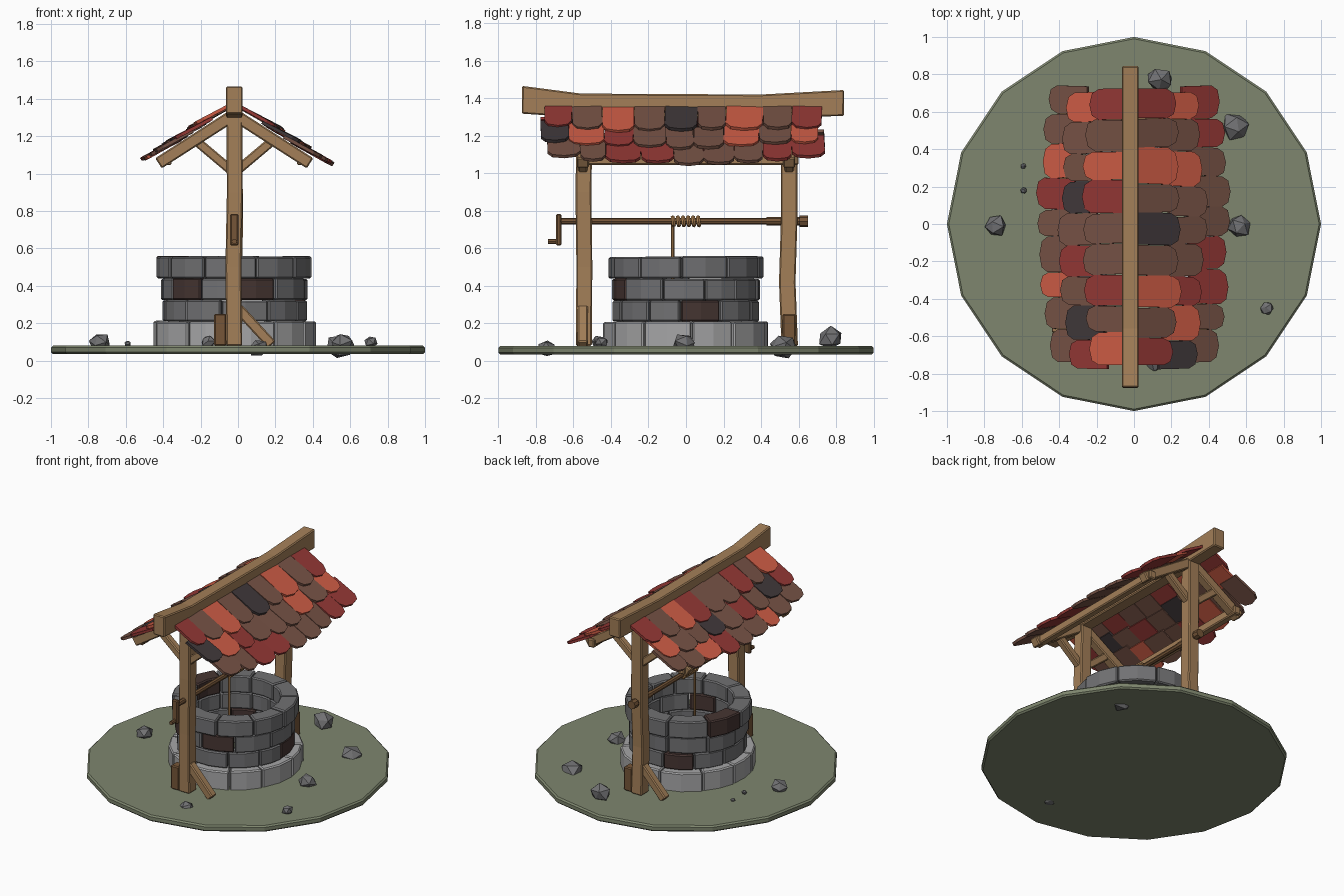
import bpy, bmesh, math, random
from mathutils import Vector, Matrix

if "Cube" in bpy.data.objects:
    bpy.data.objects.remove(bpy.data.objects["Cube"])

random.seed(7)
CX = -0.02  # centre line of well and roof
J = lambda a: random.uniform(-a, a)


def mat(name, r, g, b):
    m = bpy.data.materials.new(name)
    lin = [((c / 255 + 0.055) / 1.055) ** 2.4 for c in (r, g, b)]
    m.diffuse_color = (*lin, 1)
    m.use_nodes = True
    m.node_tree.nodes["Principled BSDF"].inputs["Base Color"].default_value = m.diffuse_color
    return m


GREEN = mat("moss green", 126, 134, 110)
WOOD = mat("oak wood", 163, 127, 88)
DARKWOOD = mat("dark wood", 118, 86, 56)
ROPE = mat("rope tan", 172, 128, 80)
STONE = mat("grey stone", 113, 113, 115)
PALE = mat("pale stone", 166, 166, 167)
UMBER = mat("umber brick", 70, 53, 50)
TILES = {"B": mat("brown tile", 118, 82, 69), "R": mat("red tile", 148, 56, 53),
         "O": mat("orange tile", 205, 92, 69), "D": mat("charcoal tile", 64, 56, 58)}
ORDER = "BROD"


def finish(name, bm, mats, bevel=0):
    bmesh.ops.recalc_face_normals(bm, faces=bm.faces[:])
    me = bpy.data.meshes.new(name)
    bm.to_mesh(me)
    bm.free()
    for m in mats:
        me.materials.append(m)
    ob = bpy.data.objects.new(name, me)
    bpy.context.collection.objects.link(ob)
    if bevel:
        b = ob.modifiers.new("bevel", "BEVEL")
        b.width, b.segments, b.limit_method = bevel, 1, "ANGLE"
    return ob


def beam(name, pts, w, h, m=WOOD, axis=(0, 1, 0), heights=None):
    """Rectangular timber along pts; w is measured along axis, h across it."""
    bm = bmesh.new()
    pts = [Vector(p) for p in pts]
    a = Vector(axis)
    b = a.cross(pts[-1] - pts[0]).normalized()
    rings = []
    for i, p in enumerate(pts):
        hh = heights[i] if heights else h
        rings.append([bm.verts.new(p + a * w / 2 * s + b * hh / 2 * t)
                      for s, t in ((-1, -1), (1, -1), (1, 1), (-1, 1))])
    for r, q in zip(rings, rings[1:]):
        for k in range(4):
            bm.faces.new((r[k], r[(k + 1) % 4], q[(k + 1) % 4], q[k]))
    bm.faces.new(rings[0])
    bm.faces.new(rings[-1])
    return finish(name, bm, [m], 0.007)


def rod(name, p0, p1, r, m, n=8):
    p0, p1 = Vector(p0), Vector(p1)
    bm = bmesh.new()
    M = Matrix.Translation((p0 + p1) / 2) @ (p1 - p0).to_track_quat("Z", "Y").to_matrix().to_4x4()
    bmesh.ops.create_cone(bm, cap_ends=True, segments=n, radius1=r, radius2=r,
                          depth=(p1 - p0).length, matrix=M)
    return finish(name, bm, [m])


# Ground disc
bm = bmesh.new()
bmesh.ops.create_cone(bm, cap_ends=True, segments=16, radius1=1, radius2=1, depth=0.045,
                      matrix=Matrix.Translation((0, 0, 0.0575)))
finish("ground_disc", bm, [GREEN], 0.01)


# Stone courses of separate blocks
def course(name, r0, r1, z0, z1, n, start, main, dark=()):
    bm = bmesh.new()
    step = 2 * math.pi / n
    cuts = [math.radians(start) + i * step + J(0.09) for i in range(n)]
    cuts.append(cuts[0] + 2 * math.pi)
    for a0, a1 in zip(cuts, cuts[1:]):
        is_dark = any((math.radians(d) - a0) % (2 * math.pi) < a1 - a0 for d in dark)
        ro, top = r1 + J(0.008), z1 + J(0.004)
        secs = []
        for k in range(3):
            a = a0 + 0.008 + (a1 - a0 - 0.016) * k / 2
            secs.append([bm.verts.new((CX + r * math.cos(a), r * math.sin(a), z))
                         for r, z in ((r0, z0), (ro, z0), (ro, top), (r0, top))])
        fs = [bm.faces.new(secs[0]), bm.faces.new(secs[2])]
        for s, t in zip(secs, secs[1:]):
            fs += [bm.faces.new((s[k], s[(k + 1) % 4], t[(k + 1) % 4], t[k])) for k in range(4)]
        for f in fs:
            f.material_index = int(is_dark)
    finish(name, bm, [main, UMBER], 0.008)


course("base_course", 0.30, 0.44, 0.07, 0.21, 11, 6, PALE)
course("lower_course", 0.30, 0.39, 0.21, 0.323, 11, 0, STONE, (14, 107))
course("middle_course", 0.30, 0.39, 0.323, 0.44, 11, -22, STONE, (-69, -131))
course("rim_course", 0.295, 0.412, 0.44, 0.557, 10, 0, STONE, (175,))

# Posts, ridge beam and roof frame
beam("front_post", [(CX, -.545, .08), (CX - .005, -.542, .5), (CX + .003, -.547, .9), (CX, -.54, 1.36)],
     .085, .085)
beam("back_post", [(CX, .553, .08), (CX, .54, .42), (CX + .004, .55, .75), (CX, .55, 1.36)], .088, .085)
beam("ridge_beam", [(CX, -.875, 1.393), (CX, -.56, 1.362), (CX, .4, 1.358), (CX, .843, 1.376)],
     .09, .14, axis=(1, 0, 0), heights=(.148, .128, .126, .138))
for tag, y, turn in (("front", -.55, 1), ("back", .55, -1)):
    for side, s in (("left", -1), ("right", 1)):
        X = lambda d: CX + s * d
        beam(f"{tag}_{side}_rafter", [(X(0), y, 1.315), (X(.405), y, 1.055)], .065, .065)
        beam(f"{tag}_{side}_brace", [(X(.02), y, 1.02), (X(.21), y, 1.18)], .05, .05)
    # foot strut on one side and a short block on the other, swapped at the back
    beam(f"{tag}_foot_strut", [(CX + turn * .02, y, .28), (CX + turn * .2, y, .085)], .055, .055)
    beam(f"{tag}_foot_block", [(CX - turn * .075, y, .08), (CX - turn * .075, y, .25)], .07, .065, DARKWOOD)
for side, s in (("left", -1), ("right", 1)):
    beam(f"{side}_eave_purlin", [(CX + s * .36, -.58, 1.075), (CX + s * .36, .6, 1.075)], .05, .06,
         axis=(1, 0, 0))

# Roof tiles: colour letters run from front to back, rows from ridge to eave
PITCH = math.atan(.66)
ROWS = {"right": (1, 1.04, ("RBOBDBOBR", "DORBBBOBO", "BBRRBBBRR")),
        "left": (-1, .97, ("OBRBBROBR", "RDBRBDBBO", "BBOBBROBB"))}
SHAPE = [(-.5, 0), (.5, 0), (.5, .78), (.36, .94), (0, 1.0), (-.36, .94), (-.5, .78)]
for side, (sx, stretch, rows) in ROWS.items():
    bm = bmesh.new()
    for r, letters in enumerate(rows):
        w = 1.48 / 9
        shift = (0, -.02, .015)[r]
        cuts = [-.755 + shift + i * w + (J(.02) if 0 < i < 9 else 0) for i in range(10)]
        for i, c in enumerate(letters):
            yc, wid = (cuts[i] + cuts[i + 1]) / 2, cuts[i + 1] - cuts[i] - .002
            end = (.30, .45, .595)[r] * (1 - .15 * (yc / .74) ** 2) * stretch + J(.014)
            length = (.265, .23, .23)[r]
            tilt, skew = .022 + J(.006), J(.03)
            lo, hi = [], []
            for u, v in SHAPE:
                y = yc + u * wid + skew * (v - .5) * .3
                s = end - length * (1 - v)
                n = tilt * v + u * skew * .2
                for lst, off in ((lo, -.018), (hi, 0)):
                    d = s * math.cos(PITCH) + (n + off) * math.sin(PITCH)
                    z = 1.385 - s * math.sin(PITCH) + (n + off) * math.cos(PITCH)
                    lst.append(bm.verts.new((CX + sx * d, y, z)))
            fs = [bm.faces.new(lo), bm.faces.new(hi)]
            k = len(SHAPE)
            fs += [bm.faces.new((lo[j], lo[(j + 1) % k], hi[(j + 1) % k], hi[j])) for j in range(k)]
            for f in fs:
                f.material_index = ORDER.index(c)
    finish(f"{side}_roof_tiles", bm, [TILES[c] for c in ORDER])

# Windlass, crank and rope
rod("windlass_axle", (CX, -.68, .745), (CX, .62, .745), .018, DARKWOOD)
rod("axle_end_cap", (CX, .43, .745), (CX, .61, .745), .022, DARKWOOD)
rod("axle_end_knob", (CX, .605, .745), (CX, .65, .745), .03, DARKWOOD)
beam("crank_arm", [(CX, -.678, .785), (CX, -.678, .615)], .028, .045, DARKWOOD)
rod("crank_handle", (CX, -.735, .637), (CX, -.67, .637), .014, DARKWOOD)
for i in range(6):
    bpy.ops.mesh.primitive_torus_add(major_segments=10, minor_segments=6, major_radius=.022, minor_radius=.012,
                                     location=(CX, -.068 + i * .027, .745),
                                     rotation=(math.pi / 2 + .12, 0, 0))
    bpy.context.object.name = f"rope_coil_{i + 1}"
    bpy.context.object.data.materials.append(ROPE)
rod("hanging_rope", (CX, -.07, .745), (CX, -.07, .3), .009, ROPE, 6)

# Scattered rocks: x, y, z, radius
ROCKS = [(.14, .77, .12, .07), (.545, .52, .075, .08), (.56, -.01, .09, .065), (.71, -.45, .1, .037),
         (-.74, -.01, .095, .06), (-.59, .31, .085, .016), (-.59, .18, .09, .018),
         (.11, -.74, .065, .052), (-.16, -.47, .1, .04)]
for i, (x, y, z, r) in enumerate(ROCKS):
    bm = bmesh.new()
    bmesh.ops.create_icosphere(bm, subdivisions=1, radius=r)
    bmesh.ops.rotate(bm, verts=bm.verts[:], matrix=Matrix.Rotation(J(3), 3, Vector((J(1), J(1), 1))))
    for v in bm.verts:
        v.co = v.co * (1 + J(.14))
        v.co.z = max(v.co.z * .9 + z, 0.0)
        v.co.x += x
        v.co.y += y
    finish(f"rock_{i + 1}", bm, [STONE])
